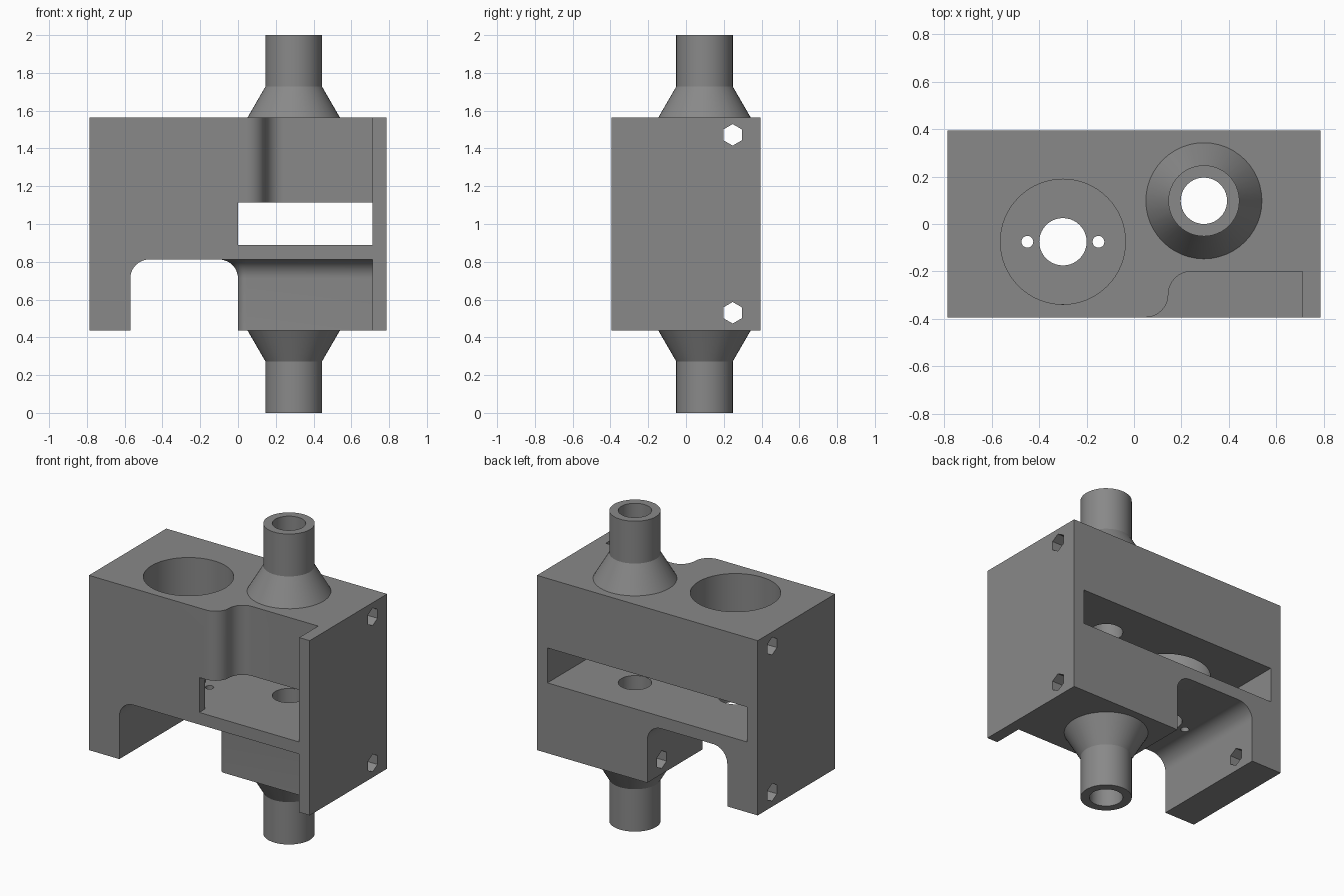
import bpy, bmesh, math

if "Cube" in bpy.data.objects:
    bpy.data.objects.remove(bpy.data.objects["Cube"])

X0, Y0, Z0, Z1 = 0.787, 0.394, 0.437, 1.563   # body half sizes, bottom and top
TUBE = (0.295, 0.098)
MOTOR = (-0.3, -0.075)

grey = bpy.data.materials.new("grey plastic")
grey.diffuse_color = (0.25, 0.25, 0.25, 1)
grey.use_nodes = True
grey.node_tree.nodes["Principled BSDF"].inputs["Base Color"].default_value = grey.diffuse_color


def loft(name, rings):
    """Closed solid through rings with equal point counts."""
    bm = bmesh.new()
    loops = [[bm.verts.new(p) for p in r] for r in rings]
    n = len(loops[0])
    for a, b in zip(loops, loops[1:]):
        for i in range(n):
            j = (i + 1) % n
            bm.faces.new((a[i], a[j], b[j], b[i]))
    bm.faces.new(loops[0][::-1])
    bm.faces.new(loops[-1])
    bmesh.ops.recalc_face_normals(bm, faces=bm.faces)
    me = bpy.data.meshes.new(name)
    bm.to_mesh(me)
    bm.free()
    me.materials.append(grey)
    ob = bpy.data.objects.new(name, me)
    bpy.context.collection.objects.link(ob)
    return ob


def prism(name, pts, axis, a, b):
    """Extrude a 2D outline along an axis from a to b."""
    place = {"x": lambda u, v, w: (w, u, v),
             "y": lambda u, v, w: (u, w, v),
             "z": lambda u, v, w: (u, v, w)}[axis]
    return loft(name, [[place(u, v, w) for u, v in pts] for w in (a, b)])


def box(name, x, y, z):
    return prism(name, [(x[0], y[0]), (x[1], y[0]), (x[1], y[1]), (x[0], y[1])], "z", *z)


def arc(cx, cy, r, a0, a1, n=10):
    steps = [math.radians(a0 + (a1 - a0) * i / n) for i in range(n + 1)]
    return [(cx + r * math.cos(t), cy + r * math.sin(t)) for t in steps]


def circle(c, r, n):
    return arc(c[0], c[1], r, 90, 90 + 360 * (n - 1) / n, n - 1)


def combine(target, other, op):
    mod = target.modifiers.new(op.lower(), "BOOLEAN")
    mod.operation, mod.solver, mod.object = op, "EXACT", other
    bpy.context.view_layer.objects.active = target
    bpy.ops.object.modifier_apply(modifier=mod.name)
    bpy.data.objects.remove(other)


# main block with the underside cleared between the leg and the end plate
body = box("pump_housing", (-X0, X0), (-Y0, Y0), (Z0, Z1))
under = [(0.712, 0.2), (0.712, 0.812)] + arc(-0.47, 0.712, 0.1, 90, 180) + [(-0.57, 0.2)]
combine(body, prism("underside_cut", under, "y", -0.6, 0.6), "DIFFERENCE")

# lower outlet block, flaring into the slab above with a fillet
rings = []
for z, o in [(Z0, 0)] + [(z, 0.1 - x) for x, z in arc(0, 0.712, 0.1, 0, 90)] + [(0.85, 0.1)]:
    r = 0.045 + o
    outline = [(0.75, Y0), (-o, Y0)] + arc(-o + r, -0.2 - o + r, r, 180, 270) + [(0.75, -0.2 - o)]
    rings.append([(x, y, z) for x, y in outline])
combine(body, loft("outlet_block", rings), "UNION")

# pipe stubs with conical bases, above and below
profile = [(0.15, 0), (0.15, 0.273), (0.245, Z0), (0.245, Z1), (0.15, 1.727), (0.15, 2)]
stubs = loft("pipe_stubs", [[(x, y, z) for x, y in circle(TUBE, r, 48)] for r, z in profile])
combine(body, stubs, "UNION")

# side slot, closed by a thin front wall on the left half
combine(body, box("slot", (-0.712, 0.712), (-0.338, 0.6), (0.89, 1.115)), "DIFFERENCE")
combine(body, box("slot_front", (0, 0.712), (-0.6, -0.2), (0.89, 1.115)), "DIFFERENCE")

# curved front recess above the slot
recess = ([(0.712, -0.6), (0.712, -0.2)] + arc(0.242, -0.297, 0.097, 90, 180)
          + arc(0.048, -0.297, 0.097, 0, -90)[1:] + [(0.048, -0.6)])
combine(body, prism("front_recess", recess, "z", 1.0, 1.8), "DIFFERENCE")

# pipe bore, motor well, shaft hole and screw holes
for c, r, n, a, b in [(TUBE, 0.098, 40, -0.2, 2.2), (MOTOR, 0.264, 64, 1.0, 1.8),
                      (MOTOR, 0.1, 40, 0.7, 1.0),
                      ((-0.45, -0.075), 0.025, 20, 0.7, 1.0),
                      ((-0.15, -0.075), 0.025, 20, 0.7, 1.0)]:
    combine(body, prism("hole", circle(c, r, n), "z", a, b), "DIFFERENCE")

# hexagonal bolt holes running the full width
for z in (0.53, 1.472):
    combine(body, prism("bolt_hole", circle((0.247, z), 0.057, 6), "x", -1, 1), "DIFFERENCE")

# smooth curves, sharp edges
bpy.ops.object.select_all(action="DESELECT")
body.select_set(True)
bpy.context.view_layer.objects.active = body
bpy.ops.object.shade_smooth_by_angle(angle=math.radians(25))
